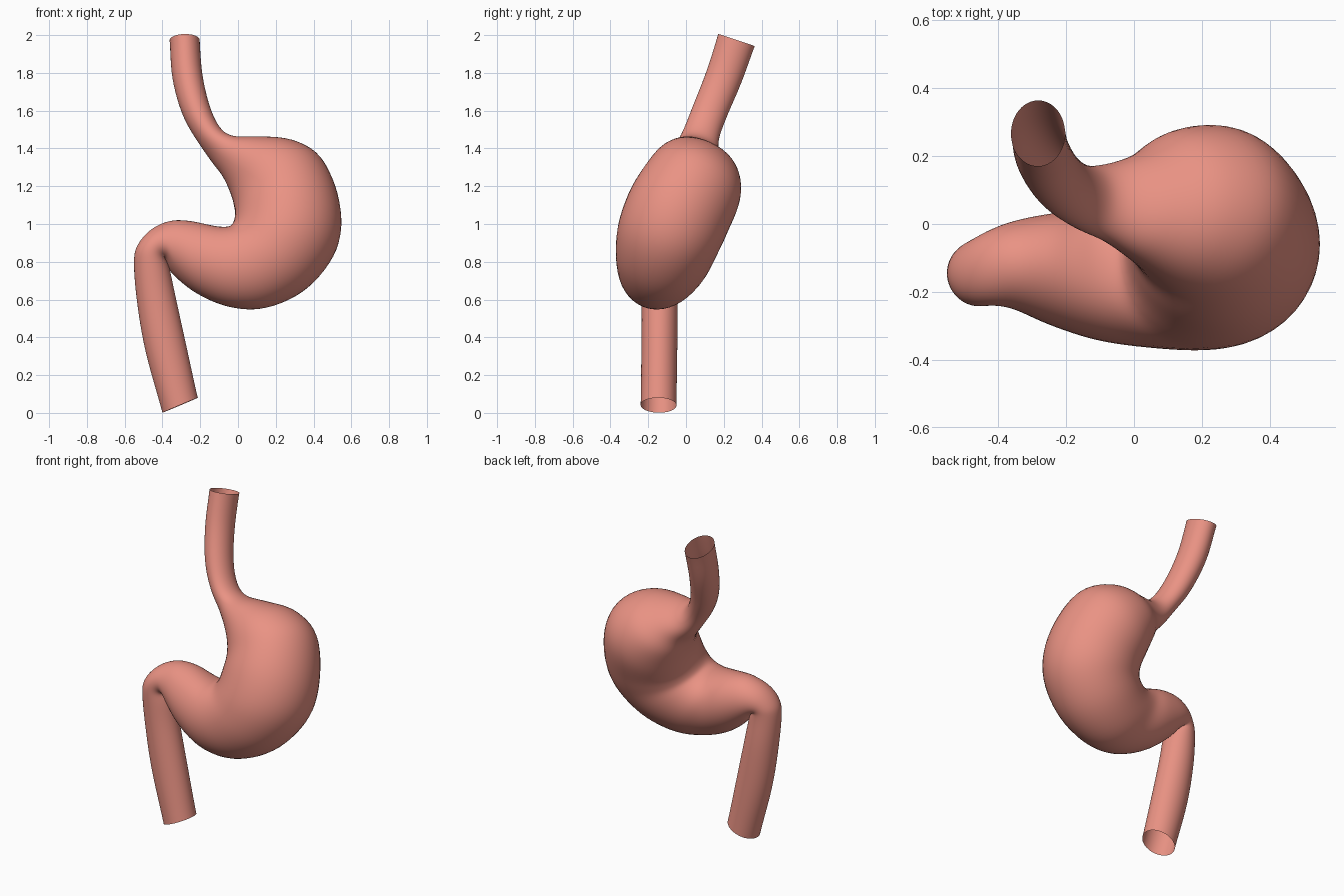
import bpy, bmesh, math
from mathutils import Vector

if "Cube" in bpy.data.objects:
    bpy.data.objects.remove(bpy.data.objects["Cube"])

SEGMENTS, STEPS = 48, 6

# Cross-sections from gullet to gut:
# inner-curve point, outer-curve point, half depth
SECTIONS = [
    ((-.362, .267, 1.972), (-.203, .267, 1.975), .102),
    ((-.348, .200, 1.77), (-.188, .203, 1.79), .098),
    ((-.295, .125, 1.58), (-.148, .130, 1.62), .095),
    ((-.215, .070, 1.44), (-.093, .090, 1.505), .098),
    ((-.135, .030, 1.34), (-.02, .095, 1.447), .122),
    ((-.08, .0, 1.27), (.12, .11, 1.441), .165),
    ((-.037, -.03, 1.19), (.285, .14, 1.42), .230),
    ((-.017, -.06, 1.11), (.445, .13, 1.315), .270),
    ((-.017, -.09, 1.05), (.54, .015, 1.09), .284),
    ((-.032, -.11, 1.0), (.527, -.075, .865), .278),
    ((-.062, -.105, .98), (.374, -.145, .663), .256),
    ((-.112, -.105, .982), (.16, -.19, .56), .223),
    ((-.18, -.105, 1.0), (-.04, -.20, .56), .192),
    ((-.26, -.10, 1.017), (-.22, -.165, .632), .166),
    ((-.36, -.105, 1.017), (-.345, -.143, .735), .132),
    ((-.46, -.12, .972), (-.38, -.148, .80), .111),
    ((-.532, -.14, .89), (-.385, -.147, .815), .100),
    ((-.552, -.142, .80), (-.363, -.147, .77), .096),
    ((-.537, -.139, .60), (-.333, -.140, .63), .096),
    ((-.492, -.141, .33), (-.278, -.141, .38), .096),
    ((-.40, -.145, .001), (-.213, -.145, .08), .095),
]


def catmull(a, b, c, d, t):
    return (b * 2 + (c - a) * t + (a * 2 - b * 5 + c * 4 - d) * t * t
            + (b * 3 - a - c * 3 + d) * t ** 3) * .5


def refine(values):
    """Smoothly interpolate a list of vectors or numbers."""
    p = [values[0] * 2 - values[1]] + values + [values[-1] * 2 - values[-2]]
    out = [catmull(*p[i:i + 4], s / STEPS)
           for i in range(len(values) - 1) for s in range(STEPS)]
    return out + [values[-1]]


inner = refine([Vector(s[0]) for s in SECTIONS])
outer = refine([Vector(s[1]) for s in SECTIONS])
depth = refine([s[2] for s in SECTIONS])
centre = [(a + b) / 2 for a, b in zip(inner, outer)]

# Skin: elliptical rings bridged along the path, open at both ends
bm = bmesh.new()
rings = []
last = len(centre) - 1
for i, c in enumerate(centre):
    tangent = centre[min(i + 5, last)] - centre[max(i - 5, 0)]
    across = (outer[i] - inner[i]) / 2
    side = tangent.cross(across).normalized() * depth[i]
    rings.append([bm.verts.new(c + across * math.cos(a) + side * math.sin(a))
                  for a in (math.tau * k / SEGMENTS for k in range(SEGMENTS))])
for r, q in zip(rings, rings[1:]):
    for k in range(SEGMENTS):
        n = (k + 1) % SEGMENTS
        bm.faces.new((r[k], r[n], q[n], q[k])).smooth = True
# Even out the fan of rings, keeping the open rims in place
free = [v for ring in rings[1:-1] for v in ring]
for _ in range(8):
    bmesh.ops.smooth_vert(bm, verts=free, factor=.3,
                          use_axis_x=True, use_axis_y=True, use_axis_z=True)
bmesh.ops.recalc_face_normals(bm, faces=bm.faces)
mesh = bpy.data.meshes.new("stomach")
bm.to_mesh(mesh)
bm.free()

stomach = bpy.data.objects.new("stomach", mesh)
bpy.context.collection.objects.link(stomach)
flesh = bpy.data.materials.new("flesh")
flesh.diffuse_color = (.82, .29, .23, 1)
flesh.use_nodes = True
flesh.node_tree.nodes["Principled BSDF"].inputs["Base Color"].default_value = flesh.diffuse_color
mesh.materials.append(flesh)
